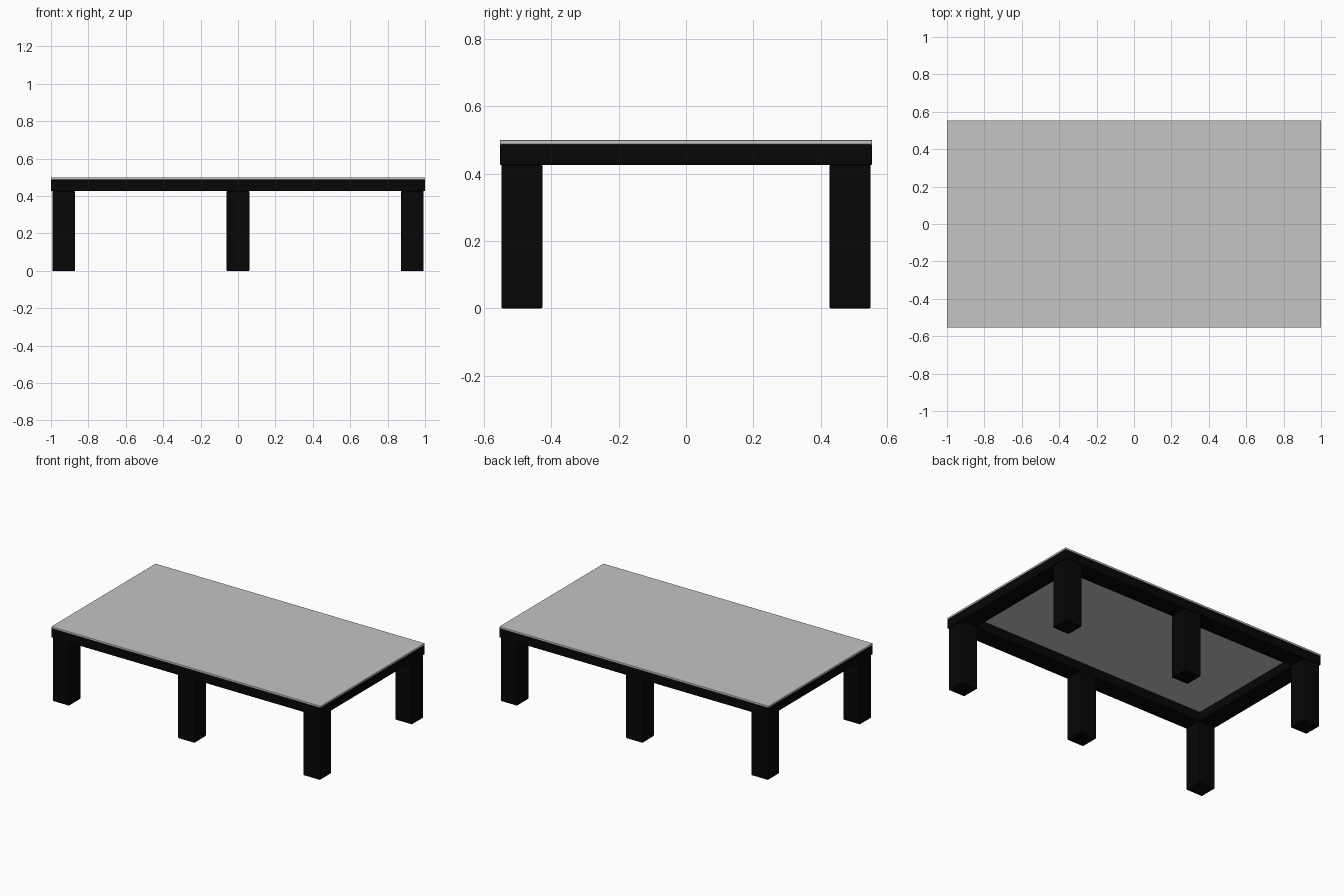
import bpy
import bmesh

default = bpy.data.objects.get("Cube")
if default:
    bpy.data.objects.remove(default, do_unlink=True)


def make_material(name, value):
    mat = bpy.data.materials.new(name)
    mat.use_nodes = True
    colour = (value, value, value, 1)
    mat.diffuse_color = colour
    mat.node_tree.nodes["Principled BSDF"].inputs["Base Color"].default_value = colour
    return mat


black = make_material("black wood", 0.0018)
grey = make_material("grey glass", 0.555)

HALF_X, HALF_Y = 1.0, 0.553
LEG = 0.122
FRAME_BOTTOM, FRAME_TOP, TOP = 0.426, 0.487, 0.5


def finish(name, bm, mat, bevel):
    mesh = bpy.data.meshes.new(name)
    bmesh.ops.recalc_face_normals(bm, faces=bm.faces)
    bm.to_mesh(mesh)
    bm.free()
    mesh.materials.append(mat)
    obj = bpy.data.objects.new(name, mesh)
    bpy.context.collection.objects.link(obj)
    mod = obj.modifiers.new("soft edges", "BEVEL")
    mod.width = bevel
    mod.segments = 2
    return obj


def box(name, centre, size, mat, bevel):
    bm = bmesh.new()
    bmesh.ops.create_cube(bm, size=1)
    bmesh.ops.scale(bm, vec=size, verts=bm.verts)
    bmesh.ops.translate(bm, vec=centre, verts=bm.verts)
    return finish(name, bm, mat, bevel)


# Hollow apron: flat ring between two rectangles, extruded upward
bm = bmesh.new()
corners = [(-1, -1), (1, -1), (1, 1), (-1, 1)]
outer, inner = [
    [bm.verts.new((x * (HALF_X - inset), y * (HALF_Y - inset), FRAME_BOTTOM))
     for x, y in corners]
    for inset in (0, 0.125)]
for i in range(4):
    j = (i + 1) % 4
    bm.faces.new((outer[i], outer[j], inner[j], inner[i]))
ring = bmesh.ops.extrude_face_region(bm, geom=bm.faces[:], use_keep_orig=True)
raised = [v for v in ring["geom"] if isinstance(v, bmesh.types.BMVert)]
bmesh.ops.translate(bm, vec=(0, 0, FRAME_TOP - FRAME_BOTTOM), verts=raised)
finish("apron_frame", bm, black, 0.003)

# Table top
box("glass_top", (0, 0, (FRAME_TOP + TOP) / 2),
    (HALF_X * 2, HALF_Y * 2, TOP - FRAME_TOP), grey, 0.002)

# Three pairs of square legs
for side, x in (("right", -0.932), ("middle", 0), ("left", 0.932)):
    for end, y in (("front", -0.488), ("back", 0.488)):
        box(f"{end}_{side}_leg", (x, y, FRAME_BOTTOM / 2),
            (LEG, LEG, FRAME_BOTTOM), black, 0.003)
